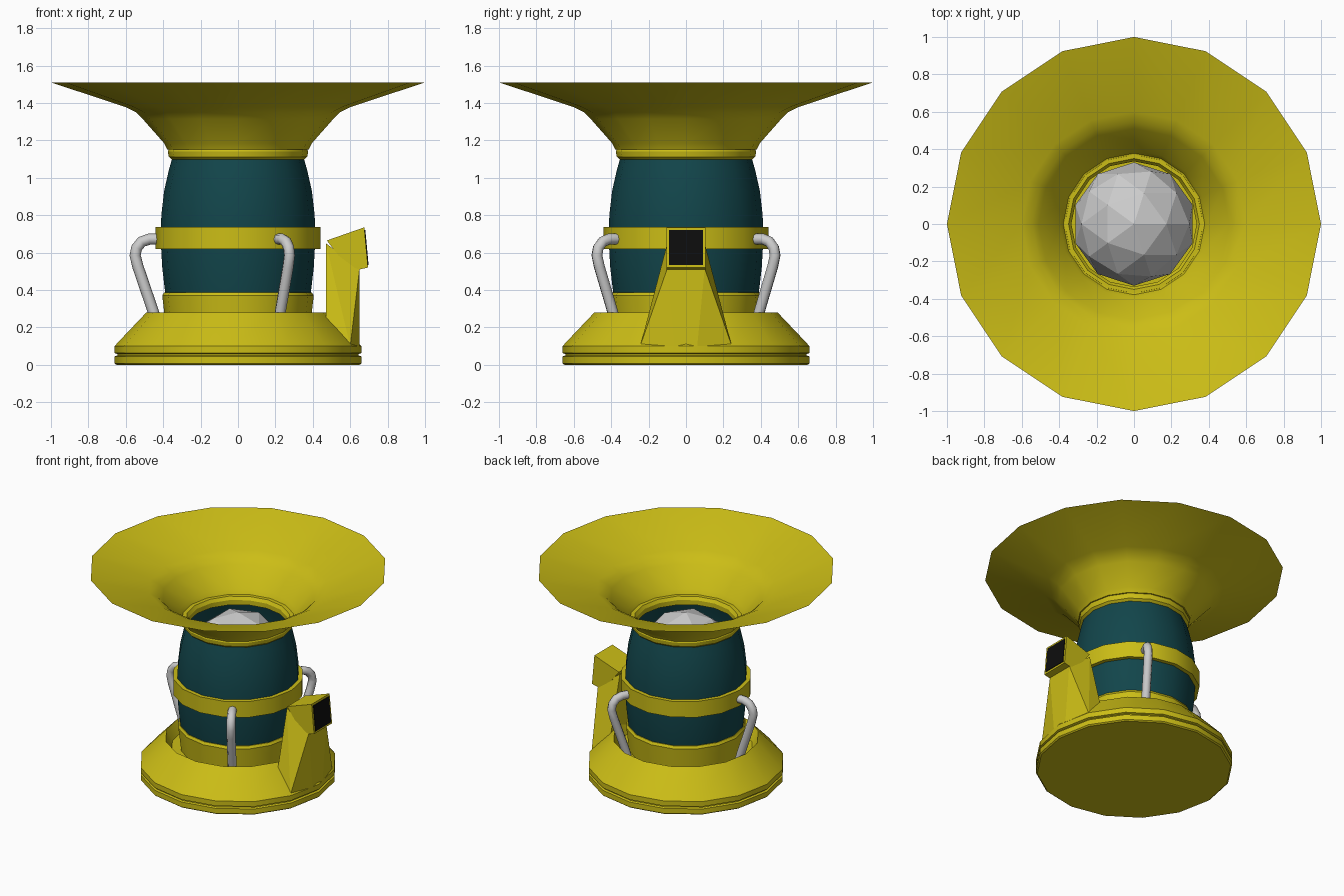
import bpy, bmesh
from math import sin, cos, pi, radians

if "Cube" in bpy.data.objects:
    bpy.data.objects.remove(bpy.data.objects["Cube"])

SIDES = 16


def material(name, rgb):
    m = bpy.data.materials.new(name)
    m.diffuse_color = (*rgb, 1)
    m.use_nodes = True
    m.node_tree.nodes["Principled BSDF"].inputs["Base Color"].default_value = m.diffuse_color
    return m


YELLOW = material("yellow_paint", (0.60, 0.51, 0.008))
TEAL = material("teal_paint", (0.006, 0.06, 0.07))
BLACK = material("black_glass", (0.004, 0.004, 0.004))


def finish(name, bm, mat=None, smooth=None):
    me = bpy.data.meshes.new(name)
    bm.to_mesh(me)
    bm.free()
    ob = bpy.data.objects.new(name, me)
    bpy.context.collection.objects.link(ob)
    if mat:
        me.materials.append(mat)
    if smooth:
        bpy.ops.object.select_all(action='DESELECT')
        ob.select_set(True)
        bpy.context.view_layer.objects.active = ob
        bpy.ops.object.shade_smooth_by_angle(angle=radians(smooth))
    return ob


def lathe(name, profile, mat, closed=False, cap=False, smooth=32):
    """Spin an (r, z) profile, listed bottom to top on the outside."""
    bm = bmesh.new()
    rings = [[bm.verts.new((r * cos(2 * pi * i / SIDES), r * sin(2 * pi * i / SIDES), z))
              for i in range(SIDES)] for r, z in profile]
    pairs = list(zip(rings, rings[1:]))
    if closed:
        pairs.append((rings[-1], rings[0]))
    for a, b in pairs:
        for i in range(SIDES):
            j = (i + 1) % SIDES
            bm.faces.new((a[i], a[j], b[j], b[i]))
    if cap:
        bm.faces.new(rings[0][::-1])
    return finish(name, bm, mat, smooth)


def hull(name, half_points, mat):
    """Convex solid from points mirrored across y = 0."""
    bm = bmesh.new()
    for x, y, z in half_points:
        for s in (1, -1):
            bm.verts.new((x, s * y, z))
    bmesh.ops.convex_hull(bm, input=bm.verts[:])
    bmesh.ops.dissolve_limit(bm, angle_limit=radians(1), verts=bm.verts[:], edges=bm.edges[:])
    bmesh.ops.recalc_face_normals(bm, faces=bm.faces[:])
    return finish(name, bm, mat)


# Base with groove and a sunken top around the barrel
lathe("base", [(0.65, 0), (0.66, 0.008), (0.66, 0.045), (0.645, 0.05), (0.645, 0.058),
               (0.66, 0.063), (0.66, 0.10), (0.64, 0.122), (0.49, 0.28),
               (0.45, 0.20), (0.36, 0.20)], YELLOW, cap=True)

# Barrel body, open at the top
lathe("barrel", [(0.36, 0.20), (0.375, 0.30), (0.39, 0.39), (0.405, 0.52), (0.413, 0.66),
                 (0.41, 0.80), (0.395, 0.93), (0.37, 1.04), (0.35, 1.11)], TEAL)

# Hoops around the barrel
lathe("lower_hoop", [(0.37, 0.20), (0.385, 0.20), (0.405, 0.37), (0.395, 0.388), (0.375, 0.388)],
      YELLOW, closed=True)
lathe("middle_hoop", [(0.40, 0.62), (0.44, 0.62), (0.44, 0.737), (0.40, 0.737)],
      YELLOW, closed=True)
lathe("throat_collar", [(0.335, 1.095), (0.35, 1.095), (0.37, 1.112), (0.375, 1.14),
                        (0.37, 1.152), (0.35, 1.152), (0.335, 1.13)], YELLOW, closed=True)

# Flared horn
lathe("horn", [(0.365, 1.15), (0.378, 1.152), (0.395, 1.185), (0.51, 1.315),
               (0.545, 1.35), (0.60, 1.378), (1.0, 1.51)], YELLOW, smooth=40)

# Faceted ball inside the throat
bm = bmesh.new()
bmesh.ops.create_icosphere(bm, subdivisions=2, radius=0.33)
bmesh.ops.translate(bm, verts=bm.verts[:], vec=(0, 0, 0.865))
finish("ball", bm)

# Three bent pipes from the middle hoop to the base
PIPE = [(0.42, 0.672), (0.475, 0.672), (0.515, 0.658), (0.542, 0.625),
        (0.55, 0.585), (0.535, 0.525), (0.455, 0.29), (0.43, 0.21)]
for n, deg in enumerate((60, 180, 300)):
    a = radians(deg)
    cu = bpy.data.curves.new("pipe", 'CURVE')
    cu.dimensions = '3D'
    cu.bevel_depth = 0.03
    cu.bevel_resolution = 2
    cu.use_fill_caps = True
    sp = cu.splines.new('POLY')
    sp.points.add(len(PIPE) - 1)
    for p, (r, z) in zip(sp.points, PIPE):
        p.co = (r * cos(a), r * sin(a), z, 1)
    ob = bpy.data.objects.new(f"pipe_{n + 1}", cu)
    bpy.context.collection.objects.link(ob)
    bpy.ops.object.select_all(action='DESELECT')
    ob.select_set(True)
    bpy.context.view_layer.objects.active = ob
    bpy.ops.object.convert(target='MESH')
    bpy.ops.object.shade_smooth_by_angle(angle=radians(50))

# Tapered stand, angled head and dark screen on the right side
hull("screen_stand", [(0.47, 0.245, 0.10), (0.60, 0.245, 0.10), (0.65, 0.06, 0.10),
                      (0.47, 0.10, 0.65), (0.65, 0.10, 0.515), (0.58, 0.10, 0.55)], YELLOW)
hull("screen_head", [(0.475, 0.105, 0.665), (0.675, 0.105, 0.735),
                     (0.695, 0.105, 0.52), (0.65, 0.105, 0.51), (0.58, 0.105, 0.528)], YELLOW)
hull("screen", [(0.66, 0.09, 0.72), (0.681, 0.09, 0.72),
                (0.68, 0.09, 0.535), (0.698, 0.09, 0.535)], BLACK)
